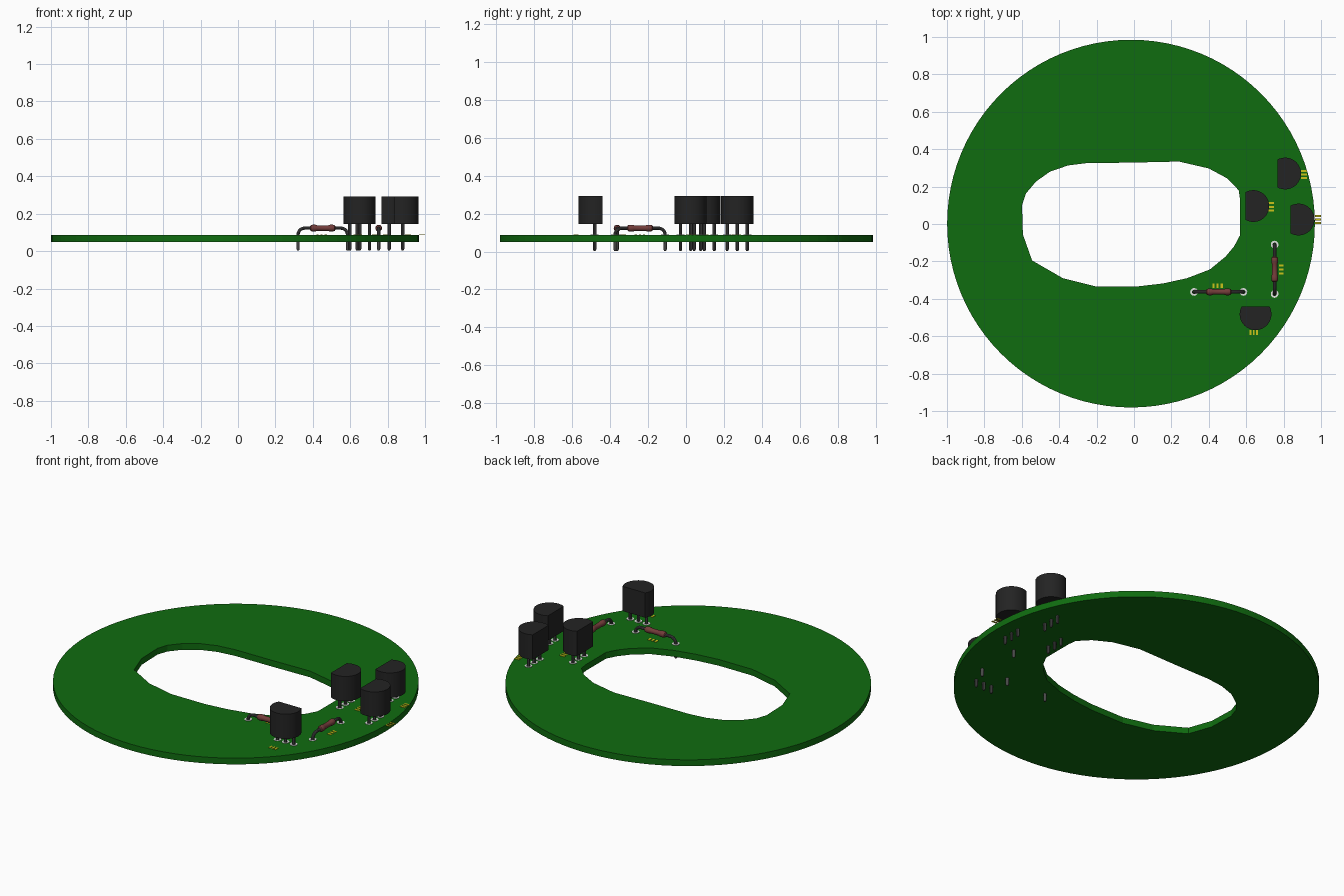
import bpy, bmesh, math
from mathutils import Matrix, Vector

if "Cube" in bpy.data.objects:
    bpy.data.objects.remove(bpy.data.objects["Cube"], do_unlink=True)

TOP, BOTTOM, PIN_END = 0.087, 0.05, 0.003


def material(name, r, g, b):
    m = bpy.data.materials.new(name)
    m.use_nodes = True
    m.diffuse_color = (r, g, b, 1)
    m.node_tree.nodes["Principled BSDF"].inputs["Base Color"].default_value = (r, g, b, 1)
    return m


green = material("board green", 0.005, 0.15, 0.005)
black = material("plastic black", 0.017, 0.017, 0.017)
grey = material("lead grey", 0.07, 0.07, 0.07)
brown = material("resistor brown", 0.17, 0.045, 0.042)
white = material("pad white", 0.75, 0.75, 0.75)
yellow = material("print yellow", 0.6, 0.55, 0.01)


def finish(bm, name, mat, smooth=True):
    bmesh.ops.recalc_face_normals(bm, faces=bm.faces)
    mesh = bpy.data.meshes.new(name)
    bm.to_mesh(mesh)
    bm.free()
    mesh.materials.append(mat)
    ob = bpy.data.objects.new(name, mesh)
    bpy.context.collection.objects.link(ob)
    if smooth:
        bpy.ops.object.select_all(action="DESELECT")
        ob.select_set(True)
        bpy.context.view_layer.objects.active = ob
        bpy.ops.object.shade_smooth_by_angle(angle=math.radians(35))
    return ob


def loop_edges(bm, points, z):
    vs = [bm.verts.new((x, y, z)) for x, y in points]
    return [bm.edges.new((vs[i - 1], vs[i])) for i in range(len(vs))]


def extrude_up(bm, height):
    ret = bmesh.ops.extrude_face_region(bm, geom=bm.faces[:])
    verts = [v for v in ret["geom"] if isinstance(v, bmesh.types.BMVert)]
    bmesh.ops.translate(bm, verts=verts, vec=(0, 0, height))


def tube(bm, path, radii, normal, sides=10):
    """Sweep a circle along a flat path; normal is perpendicular to its plane."""
    pts = [Vector(p) for p in path]
    rings = []
    for i, p in enumerate(pts):
        t = (pts[min(i + 1, len(pts) - 1)] - pts[max(i - 1, 0)]).normalized()
        n = Vector(normal)
        b = t.cross(n)
        rings.append([bm.verts.new(p + radii[i] * (math.cos(a) * n + math.sin(a) * b))
                      for a in (2 * math.pi * k / sides for k in range(sides))])
    for r, s in zip(rings, rings[1:]):
        for k in range(sides):
            bm.faces.new((r[k - 1], r[k], s[k], s[k - 1]))
    bm.faces.new(rings[0])
    bm.faces.new(rings[-1])


# Round board with an irregular opening
hole = [(-.25, .326), (-.02, .328), (.24, .334), (.4, .297), (.5, .243), (.56, .18),
        (.567, .13), (.567, -.06), (.535, -.12), (.49, -.174), (.406, -.243),
        (.283, -.29), (.155, -.318), (.016, -.334), (-.203, -.334), (-.38, -.29),
        (-.545, -.195), (-.594, -.056), (-.599, .1), (-.578, .163), (-.524, .227),
        (-.449, .28), (-.353, .313)]
rim = [(-0.016 + 0.983 * math.cos(a), 0.002 + 0.983 * math.sin(a))
       for a in (2 * math.pi * i / 96 for i in range(96))]
bm = bmesh.new()
edges = loop_edges(bm, rim, BOTTOM) + loop_edges(bm, hole, BOTTOM)
bmesh.ops.triangle_fill(bm, use_beauty=True, edges=edges)
extrude_up(bm, TOP - BOTTOM)
finish(bm, "circuit_board", green, smooth=False)


def pad(x, y, name):
    """Thin solder ring around a pin."""
    bm = bmesh.new()
    rings = [[(x + r * math.cos(a), y + r * math.sin(a))
              for a in (math.pi * i / 6 for i in range(12))] for r in (0.021, 0.011)]
    loops = [[bm.verts.new((px, py, TOP + 0.001)) for px, py in ring] for ring in rings]
    outer, inner = loops
    for i in range(12):
        bm.faces.new((outer[i - 1], outer[i], inner[i], inner[i - 1]))
    extrude_up(bm, 0.002)
    finish(bm, name, white, smooth=False)


def transistor(index, x, y, turn):
    """D-shaped body on three pins; the flat side faces -x before turning."""
    place = Matrix.Translation((x, y, 0)) @ Matrix.Rotation(turn, 4, "Z")
    r, flat = 0.085, 0.042
    a0 = math.acos(-flat / r)
    outline = [(r * math.cos(a), r * math.sin(a))
               for a in (-a0 + 2 * a0 * i / 28 for i in range(29))]
    bm = bmesh.new()
    bm.faces.new([bm.verts.new((px, py, 0.145)) for px, py in outline])
    extrude_up(bm, 0.147)
    bm.transform(place)
    finish(bm, f"transistor_body_{index}", black)
    bm = bmesh.new()
    for off in (-0.053, 0, 0.053):
        path = [(0, off, z) for z in (PIN_END, PIN_END + 0.008, 0.15)]
        tube(bm, path, (0.005, 0.009, 0.009), (1, 0, 0), 8)
        p = place @ Vector((0, off, 0))
        pad(p.x, p.y, f"transistor_pad_{index}")
    bm.transform(place)
    finish(bm, f"transistor_pins_{index}", grey)


def resistor(index, x, y, turn):
    """Bulged body on a wire bent down at both ends."""
    place = Matrix.Translation((x, y, 0)) @ Matrix.Rotation(turn, 4, "Z")
    half, bend, height = 0.132, 0.035, 0.123
    right = [(half, 0, PIN_END), (half, 0, PIN_END + 0.008)]
    right += [(half - bend + bend * math.cos(a), 0, height - bend + bend * math.sin(a))
              for a in (math.pi / 2 * i / 6 for i in range(7))]
    path = right + [(-px, py, pz) for px, py, pz in reversed(right)]
    radii = [0.005] + [0.009] * (len(path) - 2) + [0.005]
    bm = bmesh.new()
    tube(bm, path, radii, (0, 1, 0))
    bm.transform(place)
    finish(bm, f"resistor_wire_{index}", grey)
    profile = [(.068, .009), (.064, .015), (.055, .018), (.038, .018), (.03, .015)]
    profile += [(-px, pr) for px, pr in reversed(profile)]
    bm = bmesh.new()
    tube(bm, [(px, 0, height) for px, _ in profile], [pr for _, pr in profile], (0, 1, 0), 16)
    bm.transform(place)
    finish(bm, f"resistor_body_{index}", brown)
    for side in (-half, half):
        p = place @ Vector((side, 0, 0))
        pad(p.x, p.y, f"resistor_pad_{index}")


def print_mark(index, x, y, w, h):
    """Plain printed bars on the board surface."""
    bm = bmesh.new()
    for off in (-0.36, 0, 0.36):
        wide = w > h
        size = (w * 0.2, h, 0.003) if wide else (w, h * 0.2, 0.003)
        shift = (x + off * w, y, TOP + 0.001) if wide else (x, y + off * h, TOP + 0.001)
        bmesh.ops.create_cube(bm, size=1, matrix=Matrix.Translation(shift)
                              @ Matrix.Diagonal((*size, 1)))
    finish(bm, f"printed_mark_{index}", yellow, smooth=False)


# Components
for i, (x, y, turn) in enumerate([(0.808, 0.27, 0), (0.638, 0.096, 0),
                                  (0.88, 0.024, 0), (0.65, -0.482, -math.pi / 2)], 1):
    transistor(i, x, y, turn)

resistor(1, 0.453, -0.363, 0)
resistor(2, 0.752, -0.242, math.pi / 2)

# Printed marks beside the components
for i, mark in enumerate([(0.91, 0.265, 0.032, 0.052), (0.733, 0.092, 0.032, 0.055),
                          (0.984, 0.024, 0.032, 0.055), (0.787, -0.243, 0.025, 0.06),
                          (0.447, -0.33, 0.06, 0.025), (0.64, -0.58, 0.05, 0.028)], 1):
    print_mark(i, *mark)
